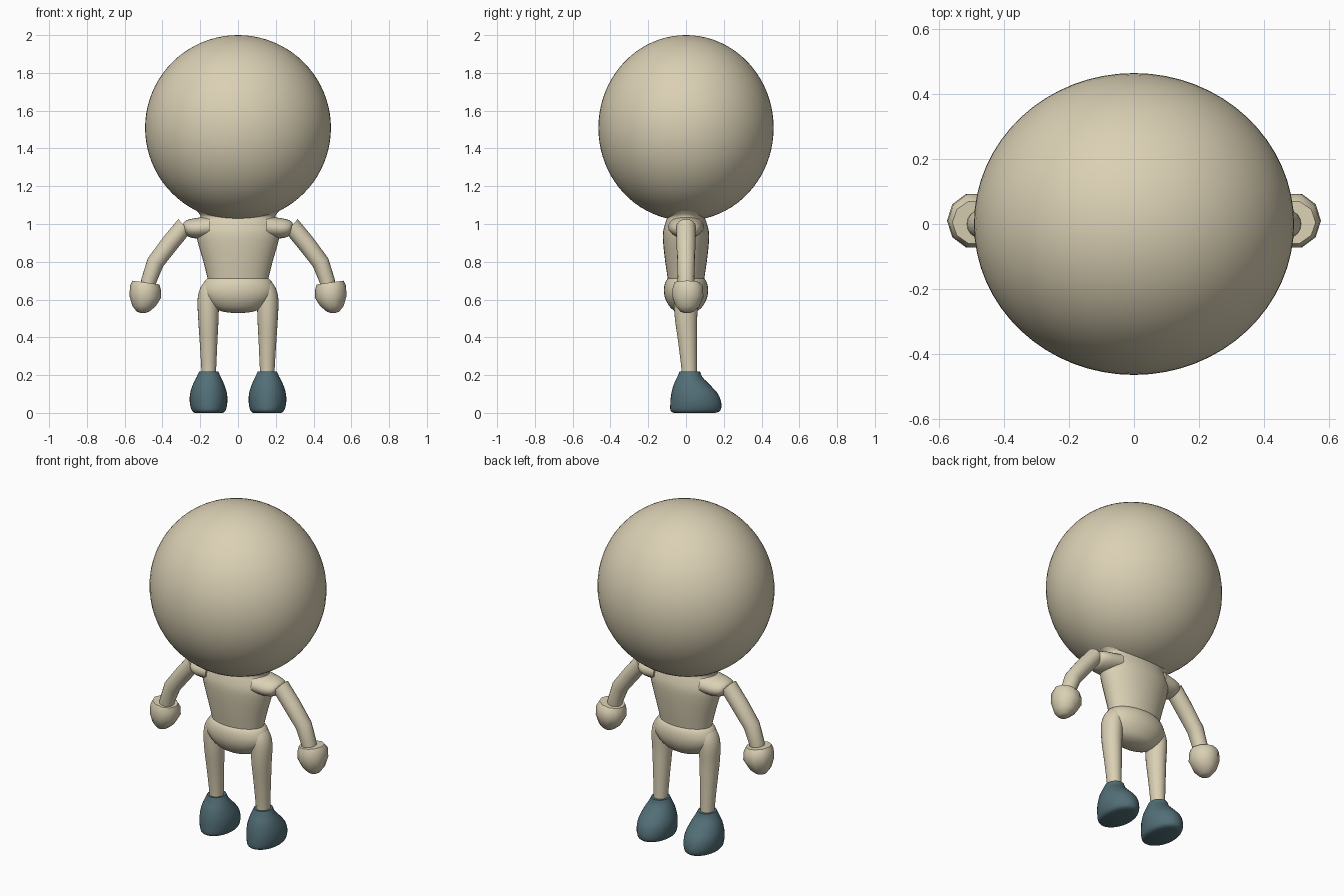
import bpy, bmesh, math
from mathutils import Vector


def material(name, rgb):
    m = bpy.data.materials.new(name)
    m.diffuse_color = (*rgb, 1)
    return m


SKIN = material("warm beige", (0.70, 0.63, 0.455))
SHOE = material("slate teal", (0.085, 0.158, 0.185))


def spline(rows, steps):
    """Catmull-Rom interpolation through rows of numbers."""
    rows = [Vector(r) for r in rows]
    out = []
    for i in range(len(rows) - 1):
        a, b, c, d = rows[max(i - 1, 0)], rows[i], rows[i + 1], rows[min(i + 2, len(rows) - 1)]
        for k in range(steps):
            t = k / steps
            out.append(0.5 * (2 * b + (c - a) * t + (2 * a - 5 * b + 4 * c - d) * t ** 2
                              + (3 * b - a - 3 * c + d) * t ** 3))
    return out + [rows[-1]]


def loft(name, rows, mat, sides=32, steps=3, side=1, angle=50):
    """Skin elliptical rings: x, y, z, half width, half depth, tilt in degrees about y."""
    bm = bmesh.new()
    rings = []
    for x, y, z, w, d, tilt in (spline(rows, steps) if steps > 1 else rows):
        t, ring = math.radians(tilt), []
        for i in range(sides):
            a = 2 * math.pi * i / sides
            u = max(w, 0.001) * math.cos(a)
            ring.append(bm.verts.new((side * (x + u * math.cos(t)),
                                      y + max(d, 0.001) * math.sin(a),
                                      z + u * math.sin(t))))
        rings.append(ring)
    for r, s in zip(rings, rings[1:]):
        for i in range(sides):
            j = (i + 1) % sides
            bm.faces.new((r[i], r[j], s[j], s[i]))
    bm.faces.new(rings[0])
    bm.faces.new(rings[-1])
    bmesh.ops.recalc_face_normals(bm, faces=bm.faces)
    me = bpy.data.meshes.new(name)
    bm.to_mesh(me)
    bm.free()
    ob = bpy.data.objects.new(name, me)
    bpy.context.collection.objects.link(ob)
    finish(ob, mat, angle)


def finish(ob, mat, angle=50):
    ob.data.materials.append(mat)
    bpy.ops.object.select_all(action='DESELECT')
    ob.select_set(True)
    bpy.context.view_layer.objects.active = ob
    bpy.ops.object.shade_smooth_by_angle(angle=math.radians(angle))


# Head
bpy.ops.mesh.primitive_uv_sphere_add(segments=64, ring_count=40, radius=1, location=(0, 0, 1.509))
head = bpy.context.object
head.name = "head"
head.scale = (0.492, 0.464, 0.491)
finish(head, SKIN)

# Torso, flaring into the head at the neck
loft("torso", [(0, 0, 0.66, 0.15, 0.09, 0), (0, 0, 0.72, 0.163, 0.098, 0),
               (0, 0, 0.80, 0.183, 0.11, 0), (0, 0, 0.90, 0.212, 0.121, 0),
               (0, 0, 0.96, 0.222, 0.121, 0), (0, 0, 1.01, 0.207, 0.108, 0),
               (0, 0, 1.04, 0.198, 0.10, 0), (0, 0, 1.065, 0.215, 0.125, 0),
               (0, 0, 1.10, 0.25, 0.17, 0)], SKIN)

# Pelvis
loft("pelvis", [(0, 0, 0.528, 0.0, 0.0, 0), (0, 0, 0.534, 0.07, 0.045, 0),
                (0, 0, 0.555, 0.13, 0.08, 0), (0, 0, 0.60, 0.178, 0.108, 0),
                (0, 0, 0.645, 0.195, 0.117, 0), (0, 0, 0.685, 0.184, 0.112, 0),
                (0, 0, 0.71, 0.165, 0.098, 0), (0, 0, 0.725, 0.13, 0.08, 0)], SKIN)

for side, label in ((1, "right"), (-1, "left")):
    # Rounded shoulder stub
    loft("shoulder_" + label, [(0.15, 0, 0.985, 0.058, 0.095, 90), (0.21, 0, 0.978, 0.055, 0.088, 85),
                               (0.25, 0, 0.975, 0.05, 0.078, 78), (0.277, 0, 0.972, 0.038, 0.058, 74),
                               (0.288, 0, 0.97, 0.01, 0.015, 72)], SKIN, 24, 3, side)
    # Bent arm with an open-looking flat upper end
    loft("arm_" + label, [(0.284, 0, 0.99, 0.048, 0.05, 48), (0.36, 0, 0.898, 0.048, 0.05, 44),
                          (0.437, 0, 0.797, 0.046, 0.047, 28), (0.472, 0, 0.70, 0.041, 0.044, 14),
                          (0.478, 0, 0.66, 0.04, 0.04, 12)], SKIN, 16, 1, side)
    # Chunky mitten hand
    loft("hand_" + label, [(0.487, 0.005, 0.69, 0.072, 0.068, 8), (0.49, 0.01, 0.665, 0.082, 0.084, 8),
                           (0.491, 0.01, 0.615, 0.084, 0.086, 4), (0.497, 0.008, 0.565, 0.062, 0.066, 0),
                           (0.503, 0.006, 0.535, 0.032, 0.036, 0), (0.504, 0.005, 0.529, 0.012, 0.014, 0)],
         SKIN, 10, 1, side)
    # Leg
    loft("leg_" + label, [(0.155, 0.018, 0.20, 0.038, 0.041, 0), (0.155, 0.016, 0.25, 0.04, 0.042, 0),
                          (0.156, 0.008, 0.38, 0.047, 0.05, 0), (0.157, 0, 0.50, 0.054, 0.059, 0),
                          (0.157, 0, 0.60, 0.057, 0.065, 0), (0.148, 0, 0.66, 0.052, 0.062, 0),
                          (0.135, 0, 0.70, 0.036, 0.045, 0), (0.13, 0, 0.715, 0.008, 0.01, 0)],
         SKIN, 24, 3, side)
    # Shoe with the toe towards +y
    loft("shoe_" + label, [(0.155, 0.045, 0.0, 0.074, 0.108, 0), (0.155, 0.05, 0.012, 0.089, 0.132, 0),
                           (0.156, 0.052, 0.05, 0.099, 0.135, 0), (0.156, 0.046, 0.10, 0.098, 0.124, 0),
                           (0.156, 0.03, 0.15, 0.083, 0.095, 0), (0.155, 0.02, 0.19, 0.064, 0.066, 0),
                           (0.155, 0.02, 0.219, 0.05, 0.055, 0)], SHOE, 32, 3, side)
